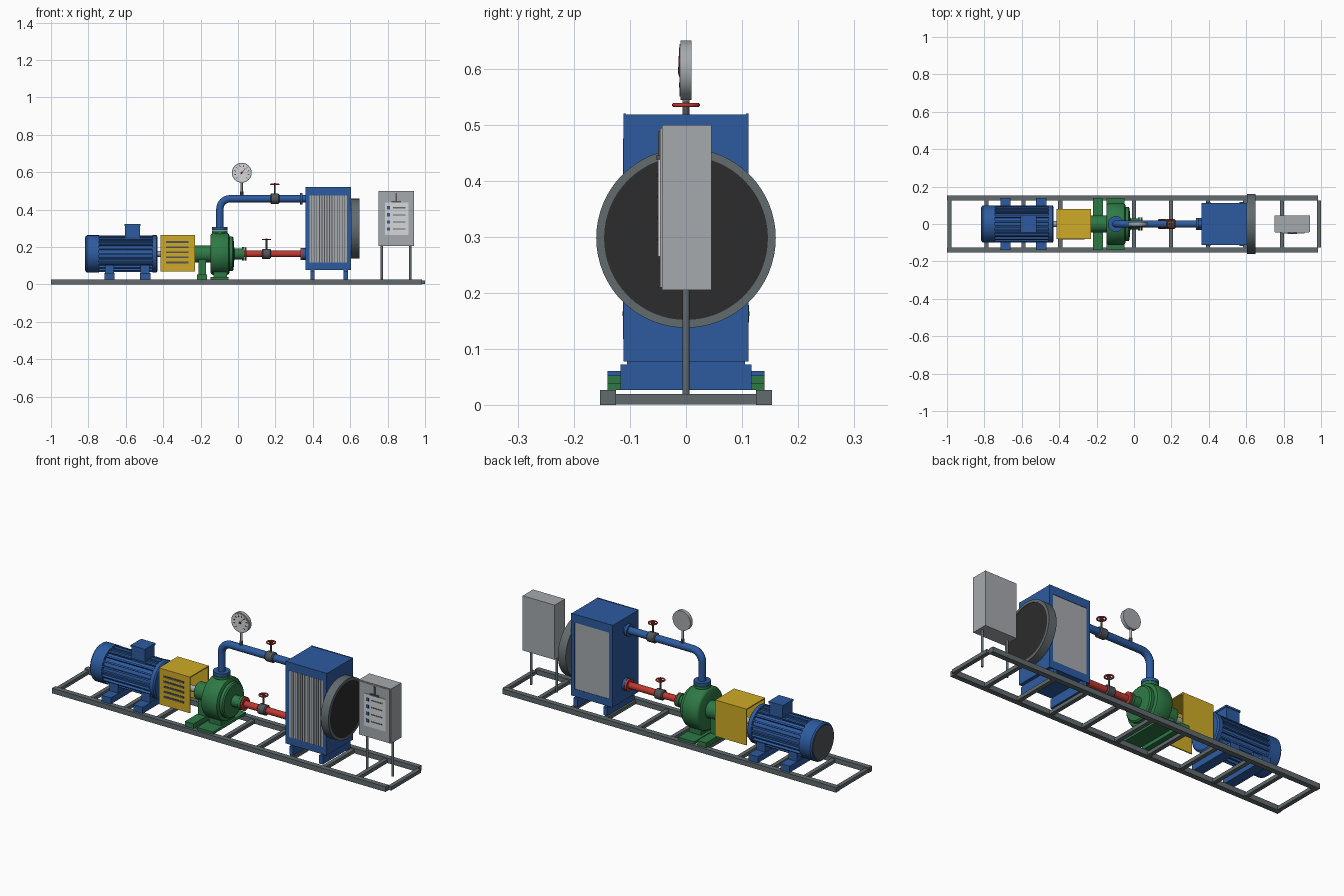
import bpy, bmesh, math
from mathutils import Matrix, Vector

if "Cube" in bpy.data.objects:
    bpy.data.objects.remove(bpy.data.objects["Cube"])


def material(name, *rgb):
    m = bpy.data.materials.new(name)
    m.diffuse_color = (*rgb, 1)
    m.use_nodes = True
    m.node_tree.nodes["Principled BSDF"].inputs["Base Color"].default_value = m.diffuse_color
    return m


BLUE = material("machine blue", 0.026, 0.105, 0.35)
GREEN = material("pump green", 0.027, 0.19, 0.06)
YELLOW = material("guard yellow", 0.62, 0.41, 0.02)
RED = material("pipe red", 0.52, 0.04, 0.03)
STEEL = material("frame grey", 0.12, 0.145, 0.155)
DARK = material("fan black", 0.025, 0.025, 0.025)
METAL = material("cabinet grey", 0.38, 0.40, 0.42)
WHITE = material("panel white", 0.66, 0.68, 0.70)
IRON = material("valve grey", 0.085, 0.09, 0.10)


def finish(name, bm, mat, smooth=False):
    bmesh.ops.recalc_face_normals(bm, faces=bm.faces[:])
    me = bpy.data.meshes.new(name)
    bm.to_mesh(me)
    bm.free()
    ob = bpy.data.objects.new(name, me)
    bpy.context.collection.objects.link(ob)
    me.materials.append(mat)
    if smooth:
        bpy.ops.object.select_all(action='DESELECT')
        bpy.context.view_layer.objects.active = ob
        ob.select_set(True)
        bpy.ops.object.shade_smooth_by_angle(angle=math.radians(35))
    return ob


def boxes(name, mat, items):
    """Each item is (x0, x1, y0, y1, z0, z1), optionally with a matrix."""
    bm = bmesh.new()
    for it in items:
        x0, x1, y0, y1, z0, z1 = it[:6]
        m = Matrix.Translation(((x0 + x1) / 2, (y0 + y1) / 2, (z0 + z1) / 2)) \
            @ Matrix.Diagonal((x1 - x0, y1 - y0, z1 - z0, 1))
        if len(it) > 6:
            m = it[6] @ m
        bmesh.ops.create_cube(bm, size=1, matrix=m)
    return finish(name, bm, mat)


def lathe(name, mat, axis, centre, profile, n=40):
    """Revolve (distance along axis, radius) points about an axis line."""
    bm = bmesh.new()
    c = Vector(centre)
    rings = []
    for t, r in profile:
        ring = []
        for i in range(n):
            a = 2 * math.pi * i / n
            u, v = r * math.cos(a), r * math.sin(a)
            p = {'X': (t, u, v), 'Y': (u, t, v), 'Z': (u, v, t)}[axis]
            ring.append(bm.verts.new(c + Vector(p)))
        rings.append(ring)
    for a, b in zip(rings, rings[1:]):
        for i in range(n):
            j = (i + 1) % n
            bm.faces.new((a[i], a[j], b[j], b[i]))
    bm.faces.new(rings[0])
    bm.faces.new(rings[-1])
    return finish(name, bm, mat, True)


def rod(name, mat, axis, centre, t0, t1, r, n=32):
    return lathe(name, mat, axis, centre, [(t0, r), (t1, r)], n)


def about_x(z, a):
    return Matrix.Translation((0, 0, z)) @ Matrix.Rotation(a, 4, 'X')


AX = 0.163            # shaft height
DECK = 0.027          # top of the skid
PX, PZ = -0.097, 0.458  # discharge riser x and upper pipe height

# Skid: two rails and evenly spaced cross members
boxes("skid_rails", STEEL, [(-1, 0.985, s * 0.139 - 0.014, s * 0.139 + 0.014, 0, DECK) for s in (-1, 1)])
boxes("skid_cross_members", STEEL,
      [(x - 0.011, x + 0.011, -0.126, 0.126, 0.001, 0.02) for x in [-0.987 + 0.1976 * i for i in range(11)]])

# Electric motor
rod("motor_core", BLUE, 'X', (0, 0, AX), -0.76, -0.44, 0.086)
boxes("motor_fins", BLUE, [(-0.745, -0.455, -0.004, 0.004, 0.08, 0.098, about_x(AX, 2 * math.pi * (i + 0.5) / 22))
                           for i in range(22)])
lathe("motor_fan_cover", BLUE, 'X', (0, 0, AX), [(-0.815, 0.094), (-0.808, 0.1), (-0.742, 0.1)])
rod("motor_fan_grille", IRON, 'X', (0, 0, AX), -0.818, -0.81, 0.089)
lathe("motor_end_shield", BLUE, 'X', (0, 0, AX), [(-0.456, 0.1), (-0.436, 0.1), (-0.43, 0.092)])
boxes("motor_terminal_box", BLUE, [(-0.605, -0.525, -0.042, 0.042, 0.24, 0.312),
                                   (-0.608, -0.522, -0.045, 0.045, 0.312, 0.322)])
feet = []
for x in (-0.687, -0.497):
    feet += [(x - 0.028, x + 0.028, -0.14, 0.14, DECK, 0.061), (x - 0.025, x + 0.025, -0.075, 0.075, 0.061, 0.105)]
boxes("motor_feet", BLUE, feet)
rod("drive_shaft", METAL, 'X', (0, 0, AX), -0.44, -0.2, 0.016, 20)

# Coupling guard: sheet folded over the shaft, slotted at the front
boxes("coupling_guard", YELLOW, [(-0.415, -0.23, -0.08, 0.08, 0.259, 0.265),
                                 (-0.415, -0.23, -0.08, -0.074, 0.07, 0.26),
                                 (-0.415, -0.23, 0.074, 0.08, 0.07, 0.26)])
boxes("guard_slots", IRON, [(-0.385, -0.265, -0.083, -0.079, z - 0.005, z + 0.005)
                            for z in [0.118 + 0.027 * i for i in range(5)]])

# Pump
lathe("pump_bearing_housing", GREEN, 'X', (0, 0, AX), [(-0.235, 0.04), (-0.23, 0.046), (-0.14, 0.046)])
lathe("pump_volute", GREEN, 'X', (0, 0, AX),
      [(-0.147, 0.1), (-0.142, 0.109), (-0.134, 0.113), (-0.06, 0.113), (-0.051, 0.109), (-0.046, 0.1),
       (-0.046, 0.092), (-0.03, 0.092), (-0.024, 0.085), (-0.02, 0.035)], 48)
lathe("pump_suction_nozzle", GREEN, 'X', (0, 0, AX), [(-0.025, 0.03), (0.022, 0.03), (0.022, 0.036), (0.036, 0.036)])
rod("pump_discharge_neck", GREEN, 'Z', (PX, 0, 0), 0.24, 0.275, 0.034)
rod("pump_discharge_flange", GREEN, 'Z', (PX, 0, 0), 0.274, 0.288, 0.042)
boxes("pump_feet", GREEN, [(-0.218, -0.166, -0.14, 0.14, DECK, 0.053), (-0.147, -0.05, -0.14, 0.14, DECK, 0.04),
                           (-0.212, -0.17, -0.035, 0.035, 0.05, 0.14), (-0.13, -0.06, -0.06, 0.06, 0.04, 0.08)])

# Discharge pipe with an elbow
curve = bpy.data.curves.new("discharge_pipe", 'CURVE')
curve.dimensions = '3D'
curve.bevel_depth, curve.bevel_resolution = 0.0195, 6
R = 0.055
path = [(PX, 0.29)]
path += [(PX + R - R * math.cos(a), PZ - R + R * math.sin(a)) for a in [math.pi / 2 * i / 10 for i in range(11)]]
path += [(0.36, PZ)]
spline = curve.splines.new('POLY')
spline.points.add(len(path) - 1)
for pt, (x, z) in zip(spline.points, path):
    pt.co = (x, 0, z, 1)
pipe = bpy.data.objects.new("discharge_pipe", curve)
bpy.context.collection.objects.link(pipe)
curve.materials.append(BLUE)
bpy.ops.object.select_all(action='DESELECT')
bpy.context.view_layer.objects.active = pipe
pipe.select_set(True)
bpy.ops.object.convert(target='MESH')
bpy.ops.object.shade_smooth_by_angle(angle=math.radians(35))
rod("riser_flange", BLUE, 'Z', (PX, 0, 0), 0.29, 0.306, 0.042)
rod("cooler_inlet_flange", BLUE, 'X', (0, 0, PZ), 0.332, 0.346, 0.032)

# Suction pipe
rod("suction_pipe", RED, 'X', (0, 0, AX), 0.03, 0.362, 0.0175)
rod("suction_flange", RED, 'X', (0, 0, AX), 0.038, 0.046, 0.035)
rod("cooler_outlet_flange", BLUE, 'X', (0, 0, AX), 0.346, 0.36, 0.032)
rod("suction_cooler_flange", RED, 'X', (0, 0, AX), 0.333, 0.345, 0.032)

# Hand valves
for tag, x, z in (("upper", 0.197, PZ), ("lower", 0.152, AX)):
    lathe(tag + "_valve_body", IRON, 'X', (x, 0, z), [(-0.024, 0.022), (-0.019, 0.027), (0.019, 0.027), (0.024, 0.022)])
    rod(tag + "_valve_stem", IRON, 'Z', (x, 0, z), 0.02, 0.083, 0.0045, 16)
    bpy.ops.mesh.primitive_torus_add(major_radius=0.021, minor_radius=0.004, major_segments=32, minor_segments=10,
                                     location=(x, 0, z + 0.077))
    wheel = bpy.context.object
    wheel.name = tag + "_valve_handwheel"
    wheel.data.materials.append(RED)
    bpy.ops.object.shade_smooth_by_angle(angle=math.radians(40))
    h = z + 0.077
    boxes(tag + "_valve_spokes", RED, [(x - 0.021, x + 0.021, -0.0025, 0.0025, h - 0.002, h + 0.002),
                                       (x - 0.0025, x + 0.0025, -0.021, 0.021, h - 0.002, h + 0.002)])

# Pressure gauge
GX, GZ = 0.02, 0.597
rod("gauge_stem", METAL, 'Z', (GX, 0, 0), PZ, 0.55, 0.006, 16)
rod("gauge_nut", IRON, 'Z', (GX, 0, 0), 0.474, 0.496, 0.01, 6)
rod("gauge_case", METAL, 'Y', (GX, 0, GZ), -0.01, 0.01, 0.053, 48)
rod("gauge_dial", WHITE, 'Y', (GX, 0, GZ), -0.0115, -0.009, 0.047, 48)


def dial(deg):
    return Matrix.Translation((GX, 0, GZ)) @ Matrix.Rotation(math.radians(deg), 4, 'Y')


boxes("gauge_ticks", DARK, [(-0.0015, 0.0015, -0.0128, -0.011, 0.032, 0.042, dial(-135 + 30 * i)) for i in range(10)])
boxes("gauge_needle", RED, [(-0.002, 0.002, -0.0138, -0.012, -0.01, 0.032, dial(40))])
rod("gauge_hub", DARK, 'Y', (GX, 0, GZ), -0.0142, -0.011, 0.006, 16)

# Cooler with finned core and side legs
boxes("cooler_casing", BLUE, [(0.36, 0.605, -0.108, 0.108, 0.078, 0.518)])
for tag, s in (("front", -1), ("back", 1)):
    def slab(x0, x1, d0, d1, z0, z1):
        return (x0, x1, min(s * d0, s * d1), max(s * d0, s * d1), z0, z1)
    boxes(tag + "_cooler_frame", BLUE, [slab(0.36, 0.38, 0.107, 0.111, 0.078, 0.52),
                                        slab(0.585, 0.605, 0.107, 0.111, 0.078, 0.52),
                                        slab(0.38, 0.585, 0.107, 0.111, 0.475, 0.52),
                                        slab(0.38, 0.585, 0.107, 0.111, 0.078, 0.118)])
    core = boxes(tag + "_cooler_core", IRON if s < 0 else METAL, [slab(0.38, 0.585, 0.1, 0.1088, 0.118, 0.475)])
boxes("front_cooler_fins", METAL, [(x - 0.0048, x + 0.0048, -0.112, -0.108, 0.118, 0.475)
                                   for x in [0.3875 + 0.0136 * i for i in range(15)]])
boxes("cooler_legs", BLUE, [(x - 0.011, x + 0.011, -0.117, 0.117, DECK, 0.073) for x in (0.398, 0.576)]
      + [(x - 0.011, x + 0.011, -0.105, 0.105, 0.07, 0.08) for x in (0.398, 0.576)])

# Fan on the end of the cooler
lathe("fan_shroud", STEEL, 'X', (0, 0, 0.298), [(0.604, 0.16), (0.65, 0.16), (0.65, 0.146), (0.645, 0.146)], 64)
rod("fan_screen", DARK, 'X', (0, 0, 0.298), 0.64, 0.6475, 0.146, 64)

# Control cabinet on two posts
boxes("control_cabinet", METAL, [(0.75, 0.94, -0.043, 0.045, 0.205, 0.499)])
boxes("cabinet_door", METAL, [(0.755, 0.935, -0.046, -0.042, 0.21, 0.494)])
for x in (0.769, 0.921):
    rod("cabinet_post", STEEL, 'Z', (x, 0, 0), 0.01, 0.21, 0.0065, 16)
boxes("control_panel", WHITE, [(0.785, 0.911, -0.0495, -0.045, 0.265, 0.438)])
rows = [0.41 - 0.038 * i for i in range(4)]
boxes("control_switches", BLUE, [(0.797, 0.813, -0.0515, -0.049, z - 0.009, z + 0.009) for z in rows])
boxes("control_labels", STEEL, [(0.828, 0.895, -0.051, -0.049, z - 0.003, z + 0.003) for z in rows])
boxes("cabinet_handle", IRON, [(0.82, 0.872, -0.053, -0.045, 0.437, 0.446),
                               (0.842, 0.85, -0.05, -0.045, 0.446, 0.488)])
